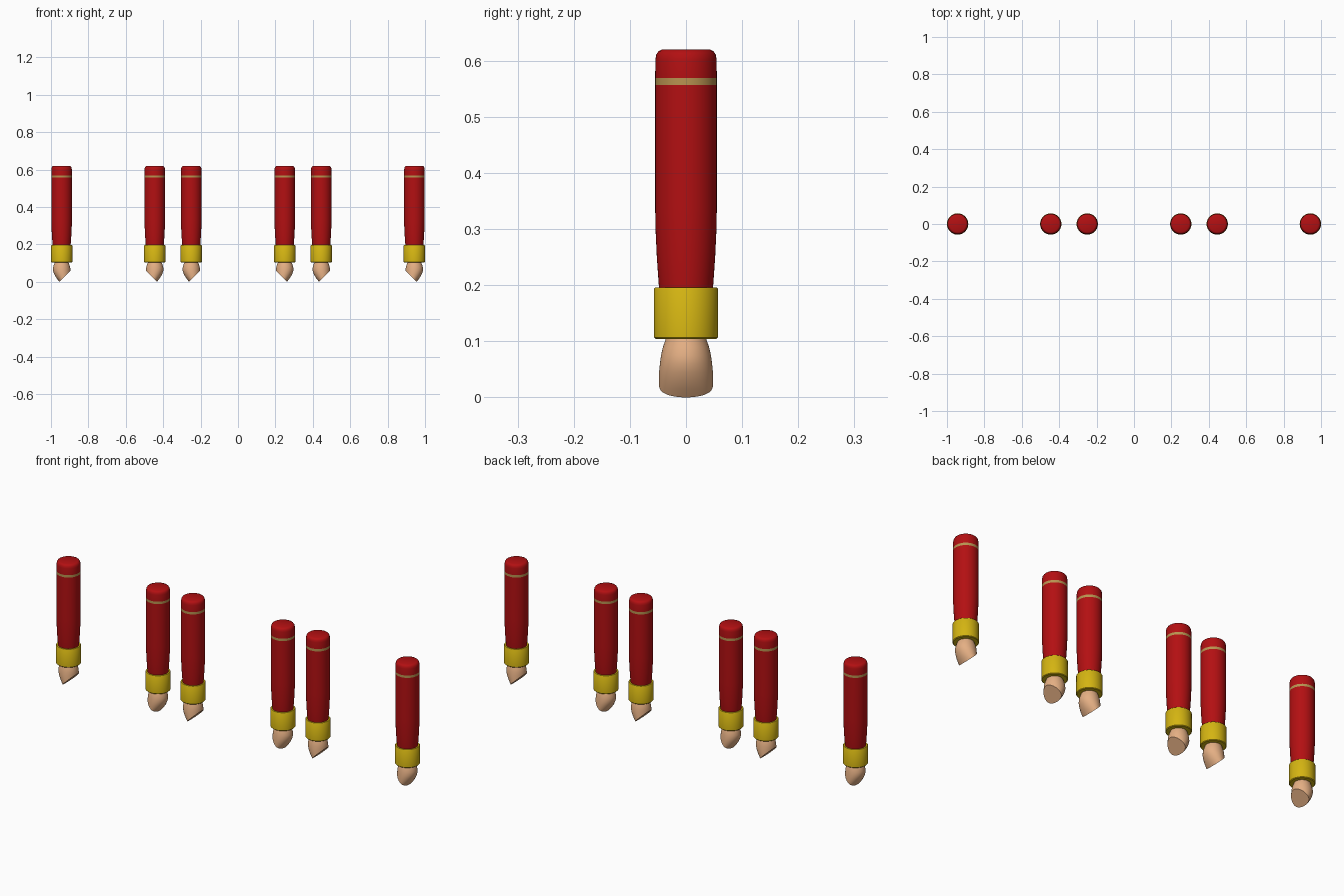
import bpy, bmesh
from math import sin, cos, pi
from mathutils import Vector

SEGMENTS = 48

old = bpy.data.objects.get("Cube")
if old:
    bpy.data.objects.remove(old)


def material(name, rgb):
    m = bpy.data.materials.new(name)
    m.use_nodes = True
    m.diffuse_color = (*rgb, 1)
    m.node_tree.nodes["Principled BSDF"].inputs["Base Color"].default_value = (*rgb, 1)
    return m


red = material("deep red", (0.45, 0.005, 0.006))
gold = material("yellow gold", (0.66, 0.46, 0.006))
tan = material("band tan", (0.48, 0.29, 0.08))
skin = material("bristle peach", (0.78, 0.43, 0.23))


def loft(sections):
    """Skin a stack of ellipses given as (z, x_min, x_max, y_half)."""
    bm = bmesh.new()
    rings = []
    for z, x0, x1, ry in sections:
        cx, rx = (x0 + x1) / 2, (x1 - x0) / 2
        angles = [2 * pi * i / SEGMENTS for i in range(SEGMENTS)]
        rings.append([bm.verts.new((cx + rx * cos(a), ry * sin(a), z)) for a in angles])
    for low, high in zip(rings, rings[1:]):
        for i in range(SEGMENTS):
            j = (i + 1) % SEGMENTS
            bm.faces.new((low[i], low[j], high[j], high[i]))
    bm.faces.new(rings[0][::-1])
    bm.faces.new(rings[-1])
    return bm


def lathe(profile):
    return loft([(z, -r, r, r) for r, z in profile])


def add_object(name, bm, x, materials):
    bmesh.ops.recalc_face_normals(bm, faces=bm.faces)
    mesh = bpy.data.meshes.new(name)
    bm.to_mesh(mesh)
    bm.free()
    for m in materials:
        mesh.materials.append(m)
    obj = bpy.data.objects.new(name, mesh)
    obj.location.x = x
    bpy.context.collection.objects.link(obj)
    bpy.ops.object.select_all(action="DESELECT")
    obj.select_set(True)
    bpy.context.view_layer.objects.active = obj
    bpy.ops.object.shade_smooth_by_angle(angle=0.6)
    return obj


def handle(x, label):
    # Tapered shaft with a rounded end and a thin painted band
    bm = lathe([(0.046, 0.18), (0.0485, 0.2), (0.052, 0.25), (0.0543, 0.3), (0.055, 0.34),
                (0.055, 0.557), (0.055, 0.569), (0.0545, 0.602), (0.053, 0.611),
                (0.049, 0.617), (0.043, 0.62)])
    for f in bm.faces:
        f.material_index = int(0.558 < f.calc_center_median().z < 0.568)
    add_object(label + "_handle", bm, x, [red, tan])


def collar(x, label):
    bm = lathe([(0.054, 0.104), (0.057, 0.107), (0.057, 0.193), (0.055, 0.196)])
    add_object(label + "_collar", bm, x, [gold])


def tip(x, label, side):
    # Bulb leaning to one side, then sliced flat by a slanted plane
    bm = loft([(-0.01, -0.004, 0.047, 0.048), (0.0, -0.012, 0.047, 0.048),
               (0.015, -0.024, 0.047, 0.048), (0.03, -0.034, 0.047, 0.048),
               (0.045, -0.041, 0.047, 0.048), (0.06, -0.046, 0.047, 0.0465),
               (0.075, -0.046, 0.046, 0.0445), (0.09, -0.042, 0.042, 0.041),
               (0.11, -0.034, 0.034, 0.034)])
    cut = bmesh.ops.bisect_plane(bm, geom=bm.verts[:] + bm.edges[:] + bm.faces[:],
                                 plane_co=(-0.012, 0, 0), plane_no=Vector((1, 0, -1)),
                                 clear_outer=True)
    edges = [e for e in cut["geom_cut"] if isinstance(e, bmesh.types.BMEdge)]
    bmesh.ops.edgeloop_fill(bm, edges=edges)
    for v in bm.verts:
        v.co.x *= side
    add_object(label + "_tip", bm, x, [skin])


# Row of six, with the slanted tips alternating direction
for n, x in enumerate((-0.943, -0.445, -0.25, 0.25, 0.445, 0.943)):
    label = "brush_" + str(n + 1)
    handle(x, label)
    collar(x, label)
    tip(x, label, -1 if n % 2 else 1)
